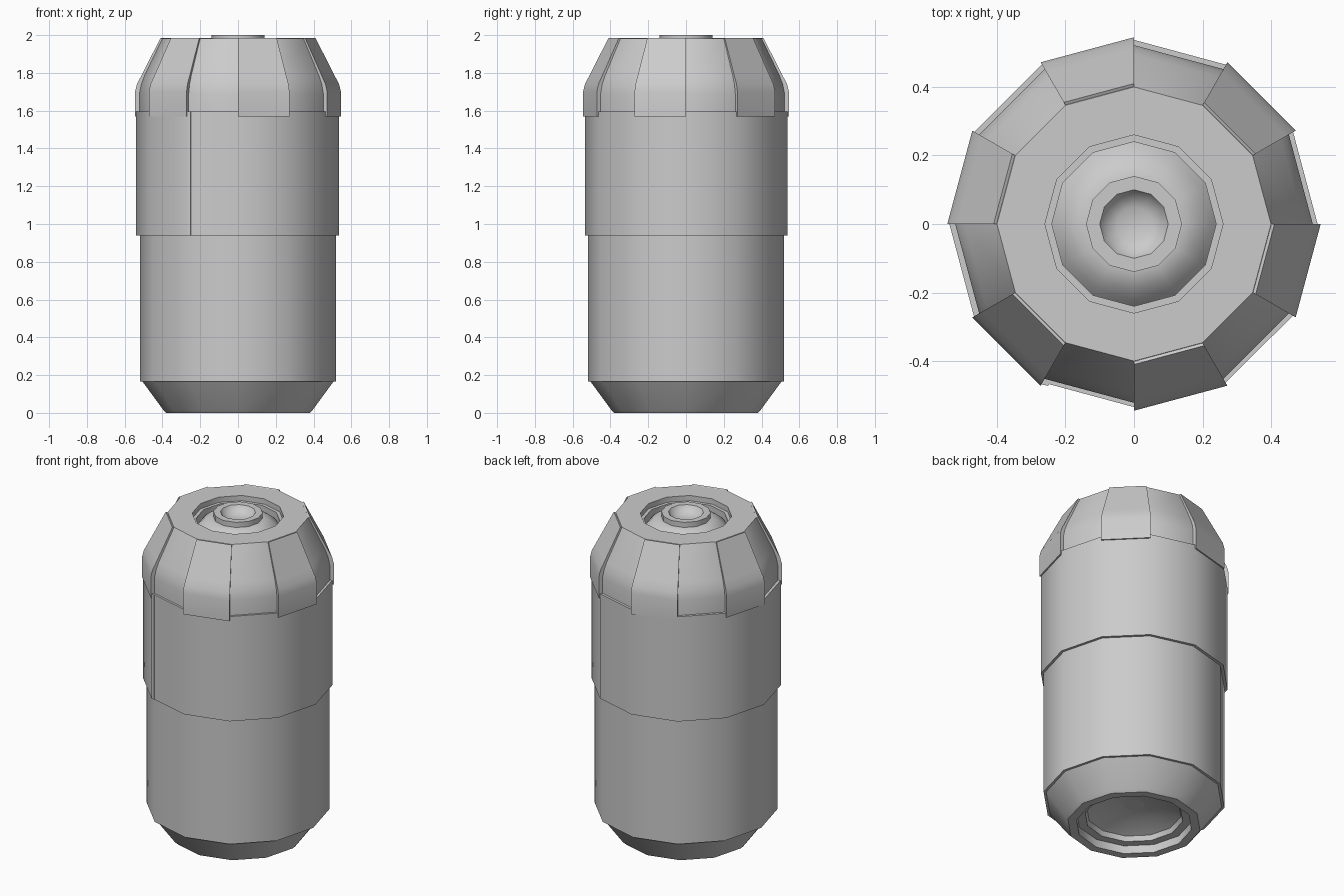
import bpy, math

if "Cube" in bpy.data.objects:
    bpy.data.objects.remove(bpy.data.objects["Cube"])

SIDES = 12


def finish(name, verts, faces):
    mesh = bpy.data.meshes.new(name)
    mesh.from_pydata(verts, [], faces)
    mesh.validate()
    mesh.shade_smooth()
    mesh.set_sharp_from_angle(angle=math.radians(33))
    obj = bpy.data.objects.new(name, mesh)
    bpy.context.collection.objects.link(obj)
    return obj


def polar(r, deg, z):
    a = math.radians(deg)
    return (r * math.cos(a), r * math.sin(a), z)


def lathe(name, profile, cap_end=False):
    """Revolve an (r, z) profile around z with twelve sides."""
    verts = [polar(r, i * 360 / SIDES, z) for r, z in profile for i in range(SIDES)]
    faces = []
    for j in range(len(profile) - 1):
        for i in range(SIDES):
            k = (i + 1) % SIDES
            a, b = j * SIDES, (j + 1) * SIDES
            faces.append((a + i, a + k, b + k, b + i))
    if cap_end:
        last = (len(profile) - 1) * SIDES
        faces.append(tuple(range(last, last + SIDES)))
    return finish(name, verts, faces)


# Lower canister body
lathe("lower_body", [(0.49, 0.165), (0.52, 0.165), (0.52, 0.96)])

# Tapered base with recessed underside (profile runs from inside outwards)
base = [(0.06, 0.13), (0.18, 0.115), (0.27, 0.08), (0.28, 0.05), (0.33, 0.05),
        (0.33, 0.0), (0.38, 0.0), (0.395, 0.015), (0.505, 0.165)]
lathe("base", base)
underside = [polar(0.06, i * 30, 0.13) for i in range(SIDES)]
finish("base_centre", underside, [tuple(reversed(range(SIDES)))])

# Wrapped upper sleeve whose ends overlap in a vertical seam
START = -118
angles = [START] + list(range(-90, 241, 30)) + [242]
sections = [(-0.02, 0.94), (0.0, 0.94), (0.0, 1.595), (-0.02, 1.595)]
verts = []
for dr, z in sections:
    for a in angles:
        r = 0.534 + 0.006 * (a - START) / 360
        local = a % 30 - 15
        r *= math.cos(math.radians(15)) / math.cos(math.radians(local))
        verts.append(polar(r + dr, a, z))
n = len(angles)
faces = [(j * n + i, j * n + i + 1, (j + 1) * n + i + 1, (j + 1) * n + i)
         for j in range(3) for i in range(n - 1)]
faces.append((n - 1, 2 * n - 1, 3 * n - 1, 4 * n - 1))
finish("upper_sleeve", verts, faces)

# Recessed panels of the cap
lathe("cap_panels", [(0.522, 1.56), (0.522, 1.69), (0.512, 1.74),
                     (0.495, 1.785), (0.40, 1.983)])

# Six raised tabs around the cap
outer = [(0.545, 1.57), (0.545, 1.70), (0.535, 1.74), (0.512, 1.785), (0.41, 1.985)]
inner = [(0.515, 1.57), (0.515, 1.69), (0.505, 1.74), (0.485, 1.785), (0.39, 1.975)]
loop = outer + inner[::-1]
m = len(loop)
verts, faces = [], []
for t in range(6):
    a = -90 + 60 * t
    s = len(verts)
    verts += [polar(r, a, z) for r, z in loop] + [polar(r, a + 30, z) for r, z in loop]
    for i in range(m):
        k = (i + 1) % m
        faces.append((s + i, s + m + i, s + m + k, s + k))
    for i in range(len(outer) - 1):
        k = m - 1 - i
        faces.append((s + i, s + i + 1, s + k - 1, s + k))
        faces.append((s + m + i, s + m + k, s + m + k - 1, s + m + i + 1))
finish("cap_tabs", verts, faces)

# Flat top with a stepped opening
lathe("cap_top", [(0.40, 1.983), (0.26, 1.983), (0.26, 1.95), (0.24, 1.95), (0.24, 1.89)])

# Dome, collar and concave centre in the opening
lathe("nose", [(0.245, 1.895), (0.22, 1.925), (0.19, 1.95), (0.16, 1.965),
               (0.14, 1.968), (0.14, 2.0), (0.10, 2.0), (0.085, 1.975),
               (0.05, 1.957)], cap_end=True)
